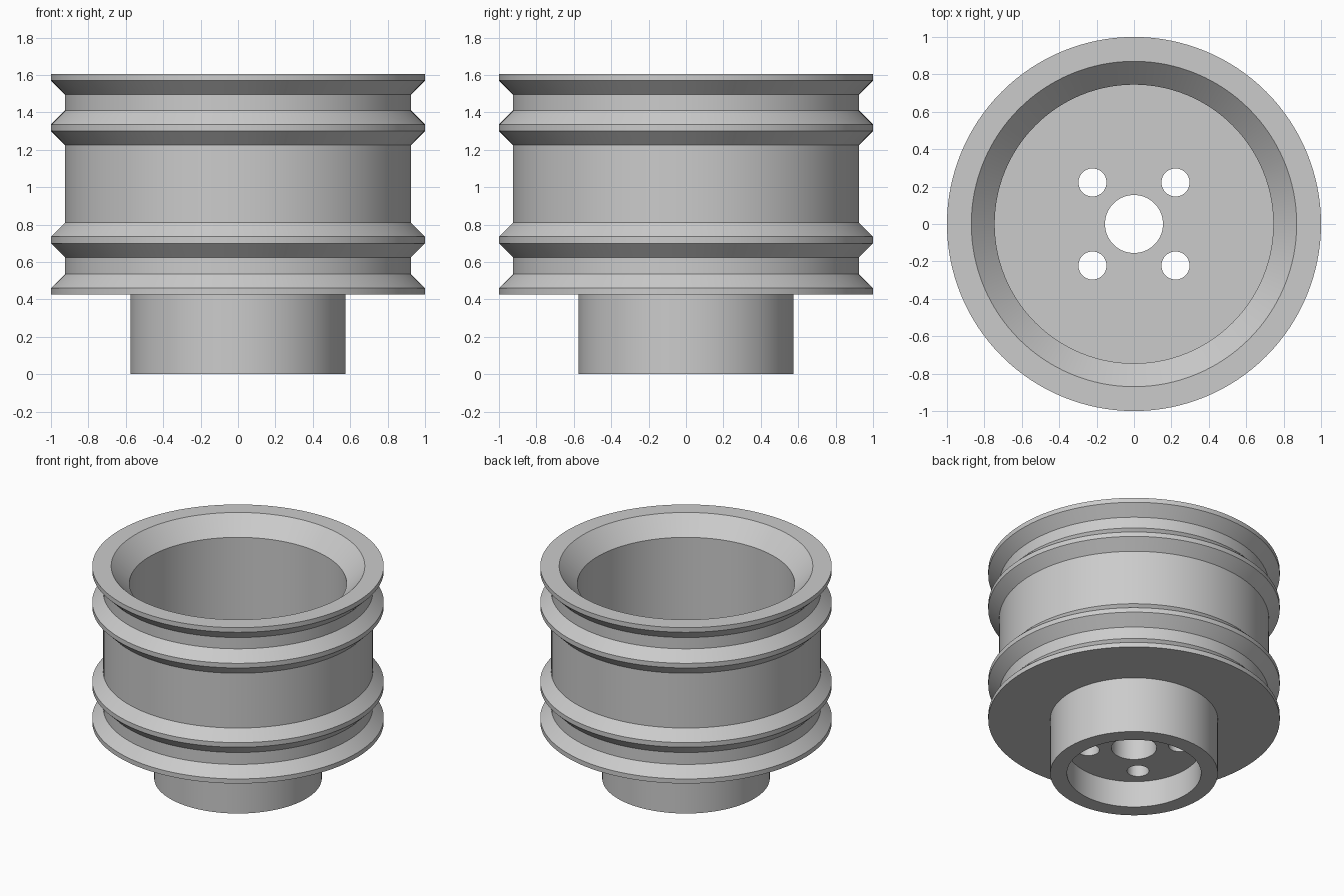
import bpy, bmesh, math

cube = bpy.data.objects.get("Cube")
if cube:
    bpy.data.objects.remove(cube, do_unlink=True)

SEGMENTS = 128
TOP, FLANGE_BASE = 1.605, 0.425
RIM, GROOVE, CORE = 1.0, 0.925, 0.745
HUB, RECESS, BORE = 0.575, 0.46, 0.155
WEB_LOW, WEB_HIGH = 0.2, 0.55
LIP, BEVEL = 0.035, 0.075

metal = bpy.data.materials.new("plain grey metal")
metal.use_nodes = True
grey = (0.6, 0.6, 0.6, 1)
metal.diffuse_color = grey
metal.node_tree.nodes["Principled BSDF"].inputs["Base Color"].default_value = grey


def flange(base, bevel_below=True, bevel_above=True):
    """Profile points of one sharp-lipped flange, from the bottom up."""
    points = [(GROOVE, base - BEVEL)] if bevel_below else []
    points += [(RIM, base), (RIM, base + LIP)]
    if bevel_above:
        points.append((GROOVE, base + LIP + BEVEL))
    return points


def lathe(name, profile):
    """Revolve a closed (radius, height) profile around z."""
    bm = bmesh.new()
    rings = []
    for i in range(SEGMENTS):
        a = math.tau * i / SEGMENTS
        rings.append([bm.verts.new((r * math.cos(a), r * math.sin(a), z)) for r, z in profile])
    for i, ring in enumerate(rings):
        following = rings[(i + 1) % SEGMENTS]
        for j in range(len(profile)):
            k = (j + 1) % len(profile)
            bm.faces.new((ring[j], following[j], following[k], ring[k]))
    bmesh.ops.recalc_face_normals(bm, faces=bm.faces)
    mesh = bpy.data.meshes.new(name)
    bm.to_mesh(mesh)
    bm.free()
    obj = bpy.data.objects.new(name, mesh)
    bpy.context.collection.objects.link(obj)
    mesh.materials.append(metal)
    return obj


# Hub, four flanges, hollow core, web and bore in one closed profile
profile = [(RECESS, 0), (HUB, 0), (HUB, FLANGE_BASE)]
profile += flange(FLANGE_BASE, bevel_below=False)
profile += flange(0.70) + flange(1.30)
profile += flange(TOP - LIP, bevel_above=False)
profile += [(0.87, TOP), (CORE, TOP - 0.13), (CORE, WEB_HIGH),
            (BORE, WEB_HIGH), (BORE, WEB_LOW), (RECESS, WEB_LOW)]
wheel = lathe("pulley_wheel", profile)

# Four bolt holes through the web
bm = bmesh.new()
for sx in (-1, 1):
    for sy in (-1, 1):
        made = bmesh.ops.create_cone(bm, cap_ends=True, segments=48, radius1=0.075,
                                     radius2=0.075, depth=0.6)
        bmesh.ops.translate(bm, verts=made["verts"],
                            vec=(sx * 0.222, sy * 0.222, (WEB_LOW + WEB_HIGH) / 2))
mesh = bpy.data.meshes.new("bolt_hole_cutter")
bm.to_mesh(mesh)
bm.free()
mesh.materials.append(metal)
cutter = bpy.data.objects.new("bolt_hole_cutter", mesh)
cutter.hide_render = True
bpy.context.collection.objects.link(cutter)

cut = wheel.modifiers.new("bolt_holes", "BOOLEAN")
cut.operation = "DIFFERENCE"
cut.solver = "EXACT"
cut.object = cutter
bpy.ops.object.select_all(action="DESELECT")
bpy.context.view_layer.objects.active = wheel
wheel.select_set(True)
bpy.ops.object.modifier_apply(modifier=cut.name)
bpy.data.objects.remove(cutter, do_unlink=True)

# Round walls smooth, machined edges sharp
bpy.ops.object.shade_smooth_by_angle(angle=math.radians(30))
